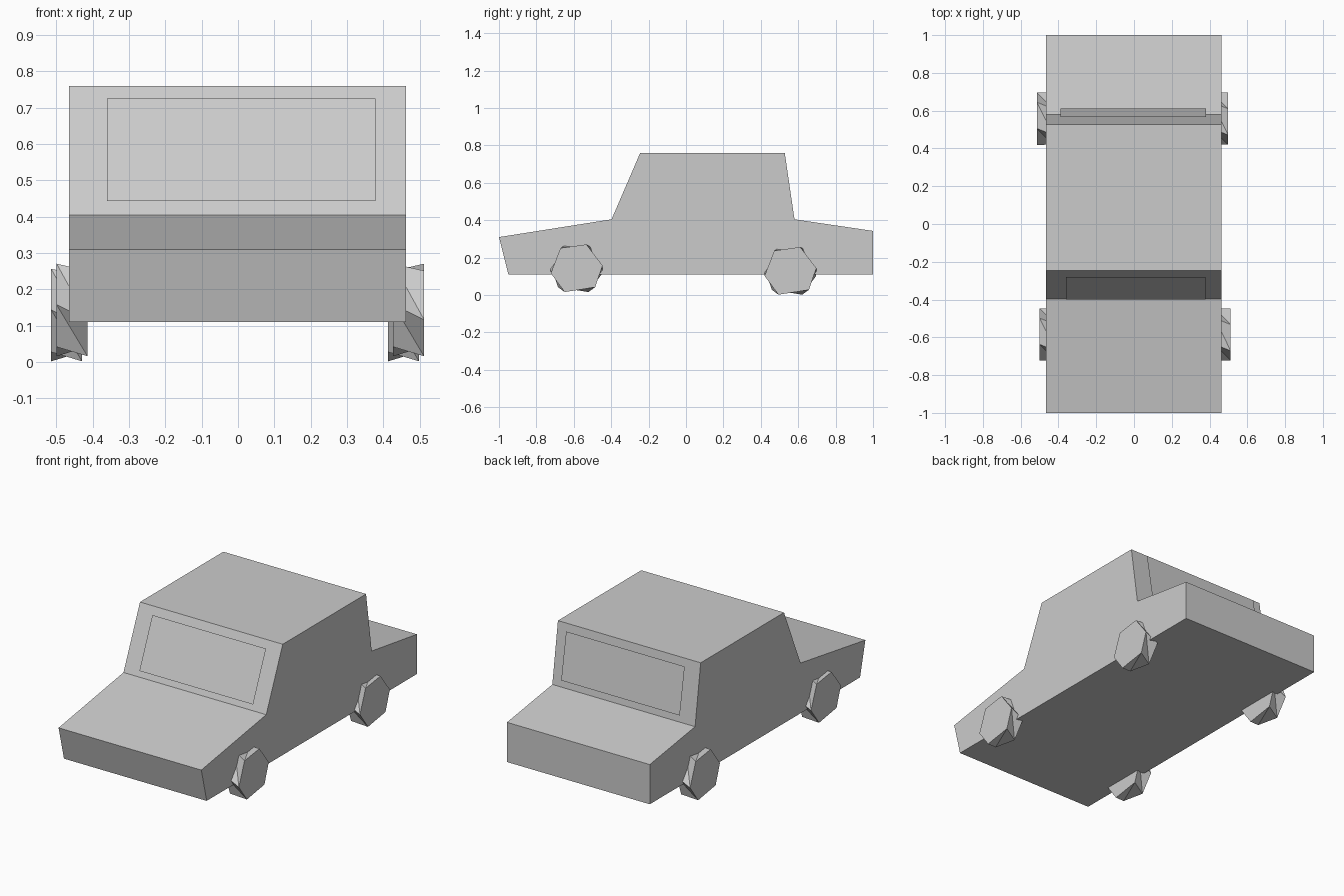
import bpy
from math import sin, cos, radians

if "Cube" in bpy.data.objects:
    bpy.data.objects.remove(bpy.data.objects["Cube"])


def add_mesh(name, verts, faces):
    mesh = bpy.data.meshes.new(name)
    mesh.from_pydata(verts, [], faces)
    mesh.update()
    obj = bpy.data.objects.new(name, mesh)
    bpy.context.collection.objects.link(obj)
    return obj


def loft(name, left, right, x0, x1, twist=False):
    """Join two (y, z) outlines at x0 and x1; twist makes triangular sides."""
    n = len(left)
    verts = [(x0, y, z) for y, z in left] + [(x1, y, z) for y, z in right]
    faces = [tuple(reversed(range(n))), tuple(range(n, 2 * n))]
    for i in range(n):
        j = (i + 1) % n
        if twist:
            faces += [(i, j, n + j), (i, n + j, n + i)]
        else:
            faces.append((i, j, n + j, n + i))
    return add_mesh(name, verts, faces)


# Car body: side profile extruded across the width
profile = [(-0.95, 0.11), (1, 0.11), (1, 0.343), (0.58, 0.405),
           (0.528, 0.76), (-0.245, 0.76), (-0.398, 0.405), (-1, 0.31)]
loft("car_body", profile, profile, -0.465, 0.462)


# Windows: single panes floating just off the slopes
def pane(name, x0, x1, low, high):
    add_mesh(name, [(x0, *low), (x1, *low), (x1, *high), (x0, *high)], [(0, 1, 2, 3)])


pane("windscreen", -0.36, 0.378, (-0.4, 0.443), (-0.28, 0.725))
pane("rear_window", 0.382, -0.388, (0.612, 0.462), (0.566, 0.732))

# Wheels: twisted six-sided drums, each inner rim mirroring the outer one
R = 0.14
OUTER = [7, 68, 128, 190, 243, 315]
INNER = [-10, 52, 112, 173, 225, 297]


def ring(angles, y, z):
    return [(y + R * cos(radians(a)), z + R * sin(radians(a))) for a in angles]


for name, x0, y, z in (("front_left_wheel", -0.499, -0.585, 0.141),
                       ("front_right_wheel", 0.427, -0.585, 0.141),
                       ("rear_left_wheel", -0.514, 0.558, 0.127),
                       ("rear_right_wheel", 0.413, 0.558, 0.127)):
    loft(name, ring(INNER, y, z), ring(OUTER, y, z), x0, x0 + 0.085, twist=True)
